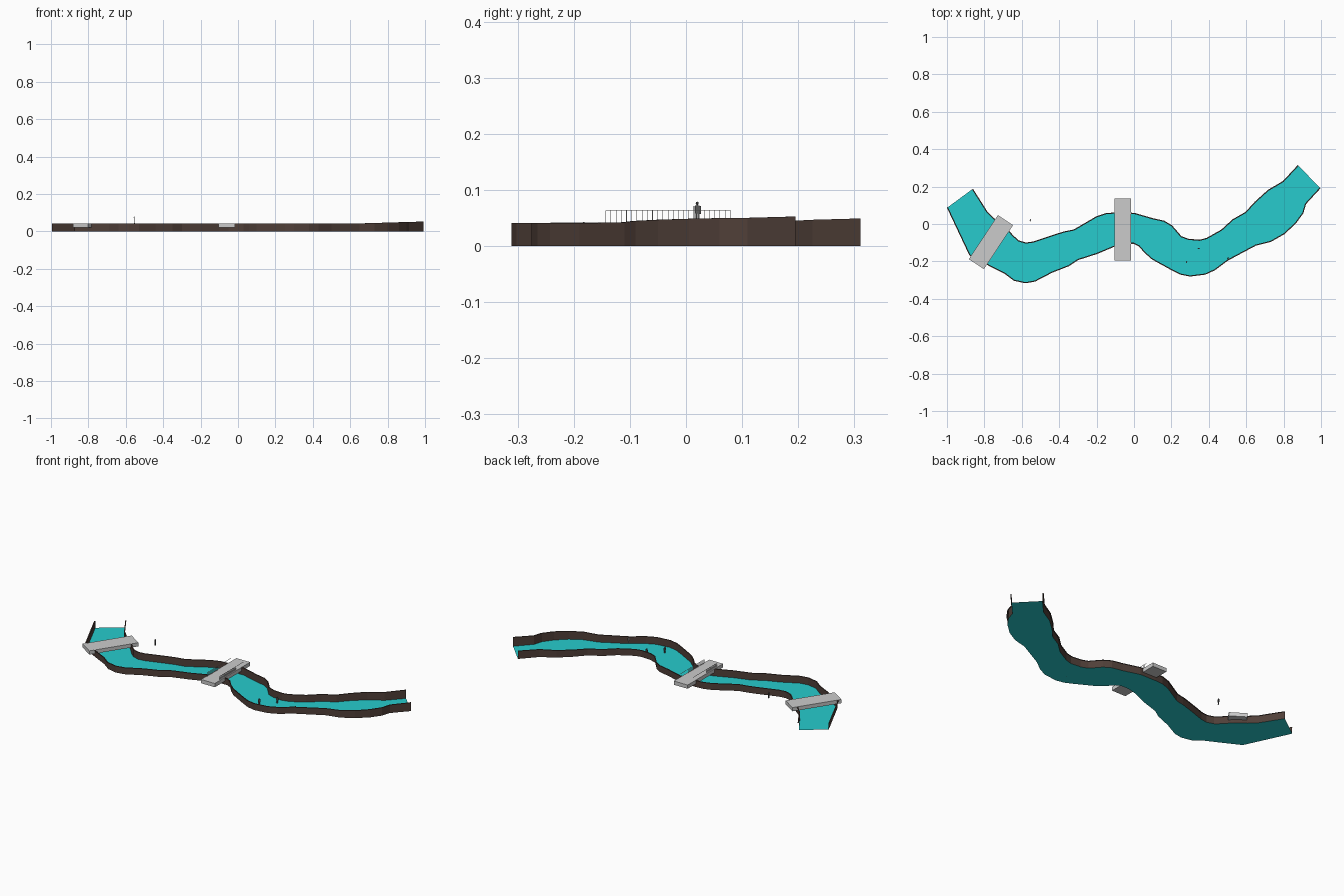
import bpy, bmesh, math
from mathutils import Matrix, Vector

if "Cube" in bpy.data.objects:
    bpy.data.objects.remove(bpy.data.objects["Cube"])


def material(name, rgb):
    m = bpy.data.materials.new(name)
    m.diffuse_color = (*rgb, 1)
    m.use_nodes = True
    m.node_tree.nodes["Principled BSDF"].inputs["Base Color"].default_value = m.diffuse_color
    return m


WATER = material("water", (0.02, 0.60, 0.61))
EARTH = material("earth", (0.08, 0.05, 0.04))
DARK = material("dark", (0.10, 0.10, 0.10))


def finish(bm, name, mat=None):
    me = bpy.data.meshes.new(name)
    bm.to_mesh(me)
    bm.free()
    ob = bpy.data.objects.new(name, me)
    bpy.context.collection.objects.link(ob)
    if mat:
        me.materials.append(mat)
    return ob


def add_box(bm, centre, size):
    bmesh.ops.create_cube(bm, size=1, matrix=Matrix.Translation(centre) @ Matrix.Diagonal((*size, 1)))


# bank outlines, left to right
NORTH = [(-.866, .185), (-.79, .065), (-.75, .025), (-.69, -.02), (-.65, -.065), (-.62, -.092),
         (-.58, -.105), (-.54, -.10), (-.42, -.06), (-.37, -.045), (-.32, -.035), (-.2, .035),
         (-.15, .052), (-.1, .056), (0, .054), (.1, .025), (.16, .012), (.2, -.012), (.25, -.07),
         (.29, -.085), (.35, -.09), (.39, -.08), (.47, -.035), (.53, .02), (.6, .06), (.65, .115),
         (.72, .178), (.8, .225), (.88, .311)]
SOUTH = [(-.995, .09), (-.875, -.165), (-.77, -.22), (-.69, -.26), (-.64, -.298), (-.58, -.311),
         (-.53, -.302), (-.44, -.255), (-.35, -.22), (-.3, -.187), (-.2, -.155), (-.1, -.113),
         (-.05, -.10), (0, -.10), (.03, -.115), (.06, -.15), (.1, -.185), (.2, -.24), (.25, -.265),
         (.3, -.275), (.38, -.265), (.43, -.242), (.5, -.19), (.65, -.11), (.73, -.09), (.8, -.05),
         (.86, .005), (.9, .06), (.915, .11), (.993, .195)]


def bank_top(x):
    return .041 + max(0, x - .6) * .03


# river surface
bm = bmesh.new()
face = bm.faces.new([bm.verts.new((x, y, 0)) for x, y in SOUTH + NORTH[::-1]])
bmesh.ops.triangulate(bm, faces=[face])
finish(bm, "river_water", WATER)


# thin vertical bank with a narrow lip on the land side
def bank(name, pts, side):
    bm = bmesh.new()
    rows = []
    for i, p in enumerate(pts):
        a, b = Vector(pts[max(i - 1, 0)]), Vector(pts[min(i + 1, len(pts) - 1)])
        d = (b - a).normalized()
        n = Vector((-d.y, d.x)) * side * .006
        z = bank_top(p[0])
        rows.append([bm.verts.new(c) for c in
                     ((p[0], p[1], 0), (p[0], p[1], z), (p[0] + n.x, p[1] + n.y, z))])
    for r, s in zip(rows, rows[1:]):
        for k in range(2):
            bm.faces.new((r[k], s[k], s[k + 1], r[k + 1]))
    finish(bm, name, EARTH)


bank("north_bank", NORTH, 1)
bank("south_bank", SOUTH, -1)


# bridge decks
def deck(name, x, y, length, width, angle):
    bm = bmesh.new()
    add_box(bm, (0, 0, 0), (length, width, .022))
    ob = finish(bm, name)
    ob.location = (x, y, .031)
    ob.rotation_euler.z = math.radians(angle)


deck("middle_bridge_deck", -.06, -.03, .33, .09, 90)
deck("left_bridge_deck", -.765, -.097, .282, .097, 56.6)

# railings of the middle bridge
for name, x in (("west_railing", -.101), ("east_railing", -.019)):
    bm = bmesh.new()
    add_box(bm, (x, -.032, .064), (.0015, .222, .0015))
    for i in range(25):
        add_box(bm, (x, -.143 + i * .222 / 24, .053), (.001, .001, .022))
    finish(bm, name)


# small low-poly standing figures
def figure(name, x, y, z, turn=0):
    bm = bmesh.new()
    for s in (-1, 1):
        add_box(bm, (s * .002, 0, .0085), (.0028, .0034, .017))
        add_box(bm, (s * .0055, 0, .0225), (.002, .0026, .015))
        add_box(bm, (s * .002, -.0015, .0008), (.003, .006, .0016))
    add_box(bm, (0, 0, .0235), (.0085, .0045, .014))
    add_box(bm, (0, 0, .031), (.002, .002, .002))
    bmesh.ops.create_uvsphere(bm, u_segments=8, v_segments=6, radius=.0027,
                              matrix=Matrix.Translation((0, 0, .0345)))
    ob = finish(bm, name, DARK)
    ob.location = (x, y, z)
    ob.rotation_euler.z = turn


figure("bank_figure", -.555, .02, .042, math.pi / 2)
figure("wading_figure_a", .28, -.203, 0, 1.2)
figure("wading_figure_b", .347, -.13, 0)
figure("wading_figure_c", .503, -.182, .006, .6)
